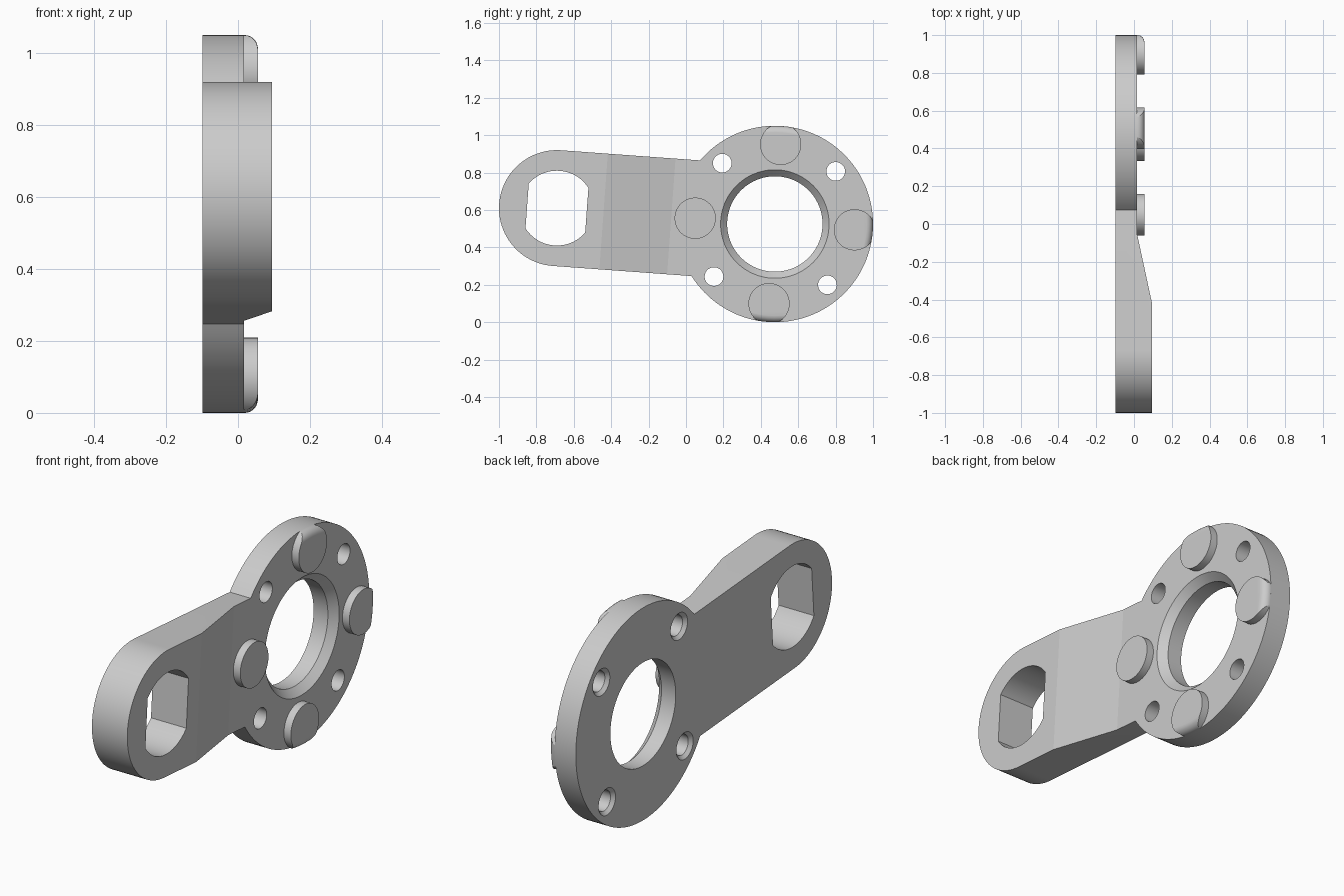
import bpy, bmesh, math
from math import sin, cos, pi, radians

if "Cube" in bpy.data.objects:
    bpy.data.objects.remove(bpy.data.objects["Cube"])

TILT = radians(-4.17)          # arm axis slopes down toward the ring
RING_R, ARM_R, SPAN = 0.525, 0.31, 1.168
BACK, FACE, PAD_TOP, ARM_TOP = -0.098, 0.017, 0.055, 0.095

grey = bpy.data.materials.new("light grey")
grey.diffuse_color = (0.6, 0.6, 0.6, 1)
grey.use_nodes = True
grey.node_tree.nodes["Principled BSDF"].inputs["Base Color"].default_value = grey.diffuse_color


def make(name, bm):
    """Object whose local axes are x = thickness, y = along arm, z = across arm."""
    bmesh.ops.recalc_face_normals(bm, faces=bm.faces)
    me = bpy.data.meshes.new(name)
    bm.to_mesh(me)
    bm.free()
    me.materials.append(grey)
    ob = bpy.data.objects.new(name, me)
    bpy.context.collection.objects.link(ob)
    ob.location = (0, 0.475, 0.525)
    ob.rotation_euler = (TILT, 0, 0)
    return ob


def loft(name, loops):
    """Skin a stack of equal-length loops and cap both ends."""
    bm = bmesh.new()
    rows = [[bm.verts.new(p) for p in loop] for loop in loops]
    n = len(rows[0])
    for a, b in zip(rows, rows[1:]):
        for i in range(n):
            j = (i + 1) % n
            bm.faces.new((a[i], a[j], b[j], b[i]))
    bm.faces.new(rows[0])
    bm.faces.new(rows[-1])
    return make(name, bm)


def prism(name, pts, x0, x1):
    return loft(name, [[(x, u, v) for u, v in pts] for x in (x0, x1)])


def arc(cu, cv, r, a0, a1, n):
    return [(cu + r * cos(a0 + (a1 - a0) * i / n), cv + r * sin(a0 + (a1 - a0) * i / n))
            for i in range(n + 1)]


def lathe(name, profile, cu=0, cv=0, n=96):
    return loft(name, [[(x, u, v) for u, v in arc(cu, cv, r, 0, 2 * pi, n)[:-1]]
                       for r, x in profile])


def boolean(ob, tool, op):
    mod = ob.modifiers.new("cut", 'BOOLEAN')
    mod.operation, mod.object, mod.solver = op, tool, 'EXACT'
    bpy.context.view_layer.update()
    bpy.context.view_layer.objects.active = ob
    bpy.ops.object.modifier_apply(modifier=mod.name)
    bpy.data.objects.remove(tool)


# Lever body: ring and arm outline
meet = pi - math.asin(ARM_R / RING_R)
outline = arc(0, 0, RING_R, -meet, meet, 96)
outline += arc(-SPAN, 0, ARM_R, pi / 2, 3 * pi / 2, 48)
body = prism("lever_body", outline, BACK, ARM_TOP)

# Side profile: thick arm tapering to the thin ring
side = [(-2, -0.3), (1, -0.3), (1, FACE), (-0.555, FACE), (-0.918, ARM_TOP), (-0.918, 0.3), (-2, 0.3)]
bm = bmesh.new()
rows = [[bm.verts.new((x, u, v)) for u, x in side] for v in (-1, 1)]
for i in range(len(side)):
    j = (i + 1) % len(side)
    bm.faces.new((rows[0][i], rows[0][j], rows[1][j], rows[1][i]))
bm.faces.new(rows[0])
bm.faces.new(rows[1])
boolean(body, make("side_profile", bm), 'INTERSECT')

# Large bore with a bevelled front rim
boolean(body, lathe("bore", [(0.255, -0.2), (0.255, -0.02), (0.29, FACE), (0.29, 0.2)]), 'DIFFERENCE')

# Bolt holes, countersunk on the back
for k in range(4):
    a = pi / 4 + k * pi / 2
    boolean(body, lathe("bolt_hole", [(0.066, -0.2), (0.066, BACK), (0.05, BACK + 0.016), (0.05, 0.2)],
                        0.43 * cos(a), 0.43 * sin(a), 40), 'DIFFERENCE')

# Round arm hole with two flat sides
t = math.acos(0.16 / 0.2)
slot = arc(-SPAN, 0, 0.2, t, pi - t, 24) + arc(-SPAN, 0, 0.2, pi + t, 2 * pi - t, 24)
boolean(body, prism("arm_hole", slot, -0.3, 0.3), 'DIFFERENCE')

# Raised pads, the outer three trimmed to the rounded ring edge
parts = [body]
for k in range(4):
    a = k * pi / 2
    pad = lathe(f"pad_{k + 1}", [(0.11, FACE), (0.11, PAD_TOP)], 0.427 * cos(a), 0.427 * sin(a), 64)
    if k != 2:
        f = 0.037
        rim = [(RING_R, -0.1)] + [(RING_R - f + f * cos(b), PAD_TOP - f + f * sin(b))
                                  for b in (i * pi / 20 for i in range(10))]
        rim += [(RING_R - f, PAD_TOP + 0.0005), (RING_R - f, 0.2)]
        boolean(pad, lathe("rim_trim", rim), 'INTERSECT')
    parts.append(pad)

# Smooth the curved walls, keep the edges crisp
for ob in parts:
    bpy.ops.object.select_all(action='DESELECT')
    ob.select_set(True)
    bpy.context.view_layer.objects.active = ob
    bpy.ops.object.shade_smooth_by_angle(angle=radians(11))
